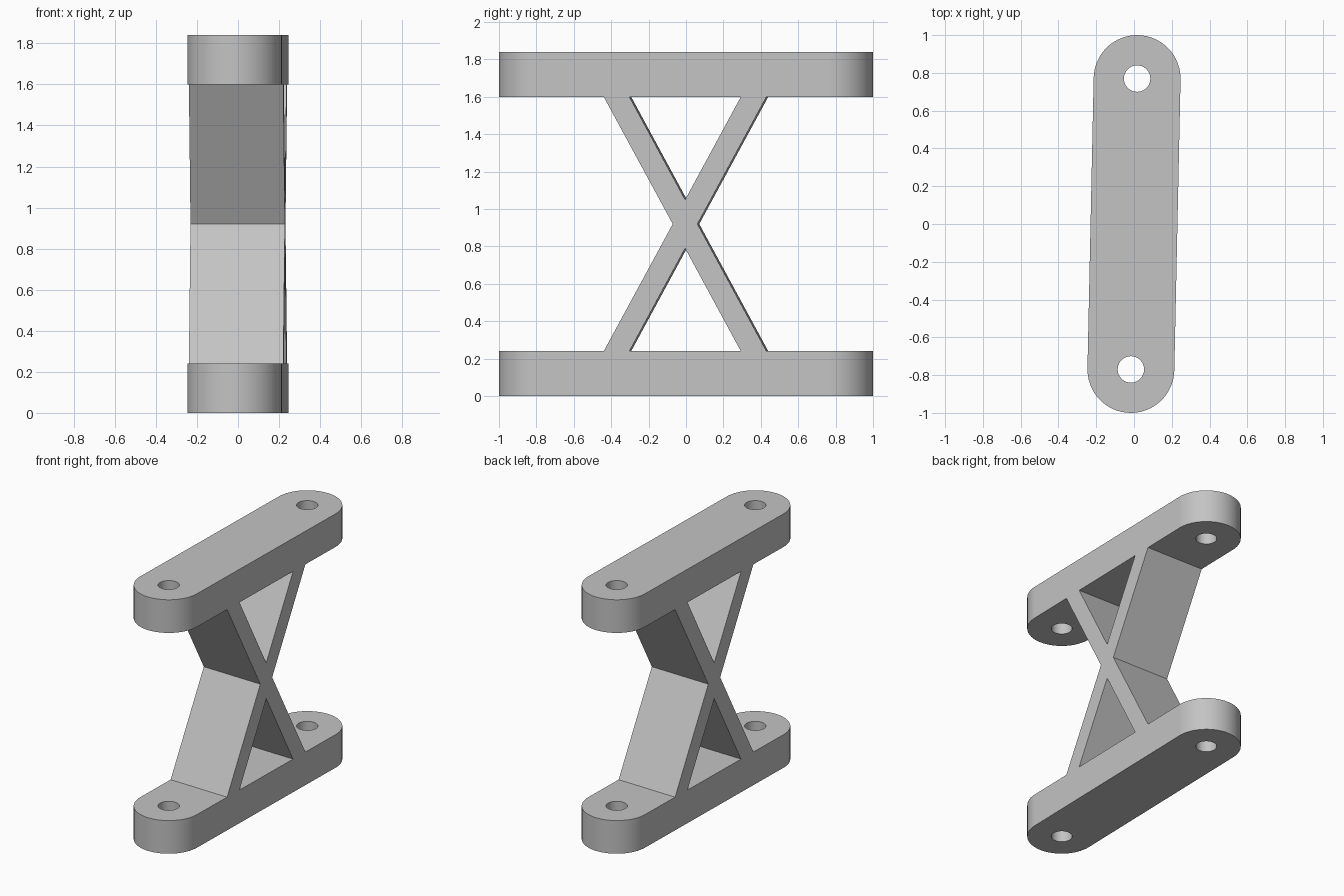
import bpy, bmesh, math
from mathutils import Vector, Matrix

cube = bpy.data.objects.get("Cube")
if cube:
    bpy.data.objects.remove(cube, do_unlink=True)

HALF_W, END_Y, HOLE_R = 0.23, 0.77, 0.07
BAR_H, TOTAL_H = 0.24, 1.84
MID = TOTAL_H / 2
TURN = Matrix.Rotation(-0.0214, 4, "Z")   # whole bracket sits slightly turned

grey = bpy.data.materials.new("light_grey")
grey.use_nodes = True
colour = (0.55, 0.55, 0.55, 1)
grey.diffuse_color = colour
grey.node_tree.nodes["Principled BSDF"].inputs["Base Color"].default_value = colour


def arc(cy, r, start, sweep, n):
    return [Vector((r * math.cos(start + sweep * i / n),
                    cy + r * math.sin(start + sweep * i / n), 0)) for i in range(n + 1)]


def extruded(name, loops, offset, drop_caps=False):
    """Fill closed loops (outline plus holes) and extrude them by offset."""
    bm = bmesh.new()
    for pts in loops:
        vs = [bm.verts.new(p) for p in pts]
        for a, b in zip(vs, vs[1:] + vs[:1]):
            bm.edges.new((a, b))
    bmesh.ops.triangle_fill(bm, edges=bm.edges[:], use_beauty=True)
    base = bm.faces[:]
    geom = bmesh.ops.extrude_face_region(bm, geom=base, use_keep_orig=True)["geom"]
    bmesh.ops.translate(bm, verts=[g for g in geom if isinstance(g, bmesh.types.BMVert)],
                        vec=offset)
    bmesh.ops.recalc_face_normals(bm, faces=bm.faces[:])
    bmesh.ops.dissolve_limit(bm, angle_limit=0.001, verts=bm.verts[:], edges=bm.edges[:])
    if drop_caps:   # strut ends are hidden against the bars
        bmesh.ops.delete(bm, geom=[f for f in bm.faces if abs(f.normal.z) > 0.99],
                         context="FACES_ONLY")
    bm.transform(TURN)
    me = bpy.data.meshes.new(name)
    bm.to_mesh(me)
    bm.free()
    me.materials.append(grey)
    ob = bpy.data.objects.new(name, me)
    bpy.context.collection.objects.link(ob)
    return ob


# Rounded bars with a hole through each end
outline = arc(END_Y, HALF_W, 0, math.pi, 32) + arc(-END_Y, HALF_W, math.pi, math.pi, 32)
holes = [arc(s * END_Y, HOLE_R, 0, math.tau, 40)[:-1] for s in (1, -1)]
for name, z in (("lower_bar", 0), ("upper_bar", TOTAL_H - BAR_H)):
    bar = extruded(name, [outline] + holes, Vector((0, 0, BAR_H)))
    bar.location.z = z
    bpy.ops.object.select_all(action="DESELECT")
    bar.select_set(True)
    bpy.context.view_layer.objects.active = bar
    bpy.ops.object.shade_smooth_by_angle(angle=math.radians(30))
    weighted = bar.modifiers.new("flat_sides", "WEIGHTED_NORMAL")
    weighted.keep_sharp = True

# Crossed struts between the bars, one quarter profile turned round the centre
lower = [(-0.435, BAR_H), (-0.298, BAR_H), (0, 0.79), (0.298, BAR_H), (0.435, BAR_H), (0.066, MID)]
profile = lower + [(-y, TOTAL_H - z) for y, z in lower]
extruded("cross_struts", [[Vector((-HALF_W, y, z)) for y, z in profile]],
         Vector((2 * HALF_W, 0, 0)), drop_caps=True)
